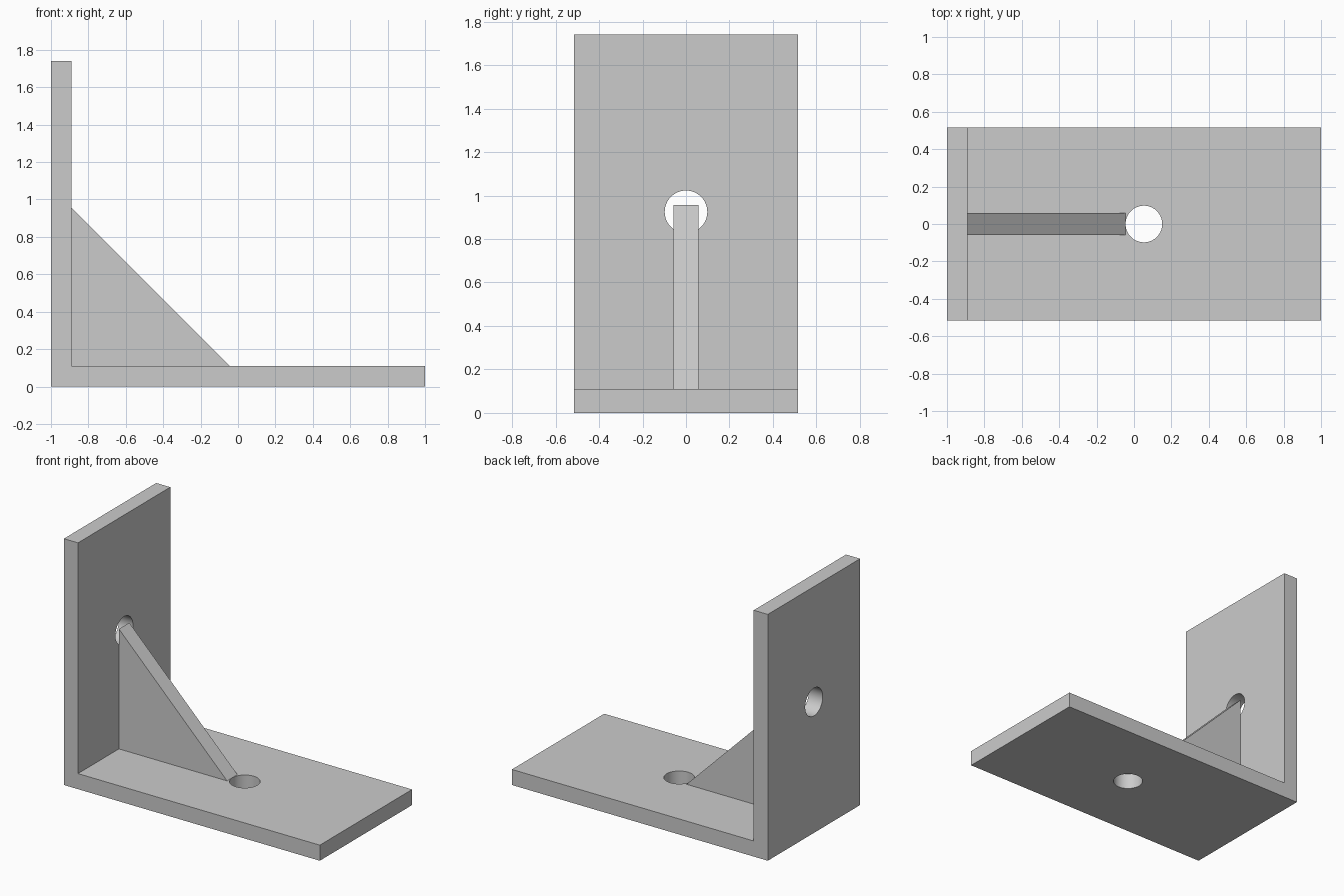
import bpy
import bmesh
from math import radians
from mathutils import Vector

cube = bpy.data.objects.get("Cube")
if cube:
    bpy.data.objects.remove(cube, do_unlink=True)

WIDTH, HEIGHT, THICK = 1.03, 1.74, 0.11
INNER_X = -1 + THICK
HOLE_RADIUS = 0.098

grey = bpy.data.materials.new("plain_grey")
grey.use_nodes = True
grey.diffuse_color = (0.6, 0.6, 0.6, 1)
grey.node_tree.nodes["Principled BSDF"].inputs["Base Color"].default_value = (0.6, 0.6, 0.6, 1)


def extrude_profile(name, points, depth):
    """Extrude an x-z outline along y, centred on y = 0."""
    bm = bmesh.new()
    face = bm.faces.new([bm.verts.new((x, -depth / 2, z)) for x, z in points])
    moved = bmesh.ops.extrude_face_region(bm, geom=[face])["geom"]
    verts = [v for v in moved if isinstance(v, bmesh.types.BMVert)]
    bmesh.ops.translate(bm, verts=verts, vec=Vector((0, depth, 0)))
    bmesh.ops.recalc_face_normals(bm, faces=bm.faces)
    mesh = bpy.data.meshes.new(name)
    bm.to_mesh(mesh)
    bm.free()
    mesh.materials.append(grey)
    obj = bpy.data.objects.new(name, mesh)
    bpy.context.collection.objects.link(obj)
    return obj


def drill(obj, location, rotation):
    """Cut a round through hole and discard the cutter."""
    bpy.ops.mesh.primitive_cylinder_add(vertices=64, radius=HOLE_RADIUS, depth=THICK * 3,
                                        location=location, rotation=rotation)
    cutter = bpy.context.object
    cutter.name = "hole_cutter"
    cutter.hide_render = True
    cutter.data.materials.append(grey)
    mod = obj.modifiers.new("hole", "BOOLEAN")
    mod.operation = "DIFFERENCE"
    mod.solver = "EXACT"
    mod.object = cutter
    bpy.ops.object.select_all(action="DESELECT")
    bpy.context.view_layer.objects.active = obj
    obj.select_set(True)
    bpy.ops.object.modifier_apply(modifier=mod.name)
    bpy.data.objects.remove(cutter, do_unlink=True)


# L-shaped bracket: base plate and upright in one piece
bracket = extrude_profile("angle_bracket", [
    (-1, 0), (1, 0), (1, THICK), (INNER_X, THICK), (INNER_X, HEIGHT), (-1, HEIGHT)], WIDTH)

# Bolt holes through the base plate and the upright
drill(bracket, (0.053, 0, THICK / 2), (0, 0, 0))
drill(bracket, (-1 + THICK / 2, 0, 0.925), (0, radians(90), 0))
bpy.ops.object.shade_smooth_by_angle(angle=radians(30))

# Triangular stiffening rib in the inner corner
extrude_profile("gusset_rib", [
    (INNER_X, THICK), (-0.045, THICK), (INNER_X, 0.957)], 0.116)
